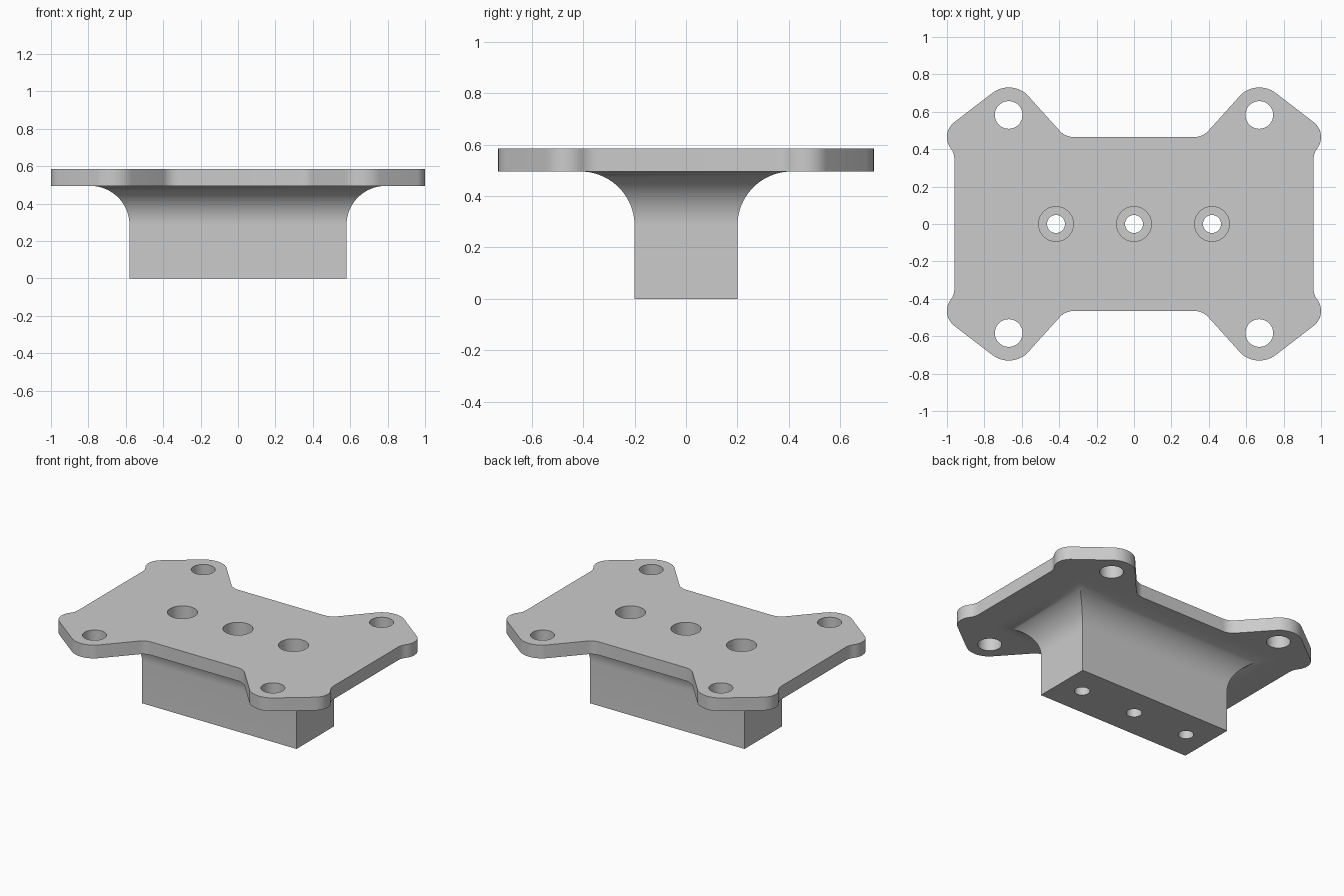
import bpy, bmesh, math
from mathutils import Vector

if "Cube" in bpy.data.objects:
    bpy.data.objects.remove(bpy.data.objects["Cube"])

PLATE_Z0, PLATE_Z1 = 0.495, 0.585
FILLET = 0.21

grey = bpy.data.materials.new("plain grey")
grey.diffuse_color = (0.6, 0.6, 0.6, 1)
grey.use_nodes = True
grey.node_tree.nodes["Principled BSDF"].inputs["Base Color"].default_value = grey.diffuse_color


def make_object(name, bm):
    bmesh.ops.recalc_face_normals(bm, faces=bm.faces)
    me = bpy.data.meshes.new(name)
    bm.to_mesh(me)
    bm.free()
    me.materials.append(grey)
    ob = bpy.data.objects.new(name, me)
    bpy.context.collection.objects.link(ob)
    return ob


def loft(name, rings):
    """Closed solid through a stack of equal-length point loops."""
    bm = bmesh.new()
    loops = [[bm.verts.new(p) for p in r] for r in rings]
    n = len(loops[0])
    for a, b in zip(loops, loops[1:]):
        for i in range(n):
            j = (i + 1) % n
            bm.faces.new((a[i], a[j], b[j], b[i]))
    bm.faces.new(loops[0][::-1])
    bm.faces.new(loops[-1])
    return make_object(name, bm)


def arc(cx, cy, r, a0, a1, n):
    angles = [math.radians(a0 + (a1 - a0) * i / n) for i in range(n + 1)]
    return [(cx + r * math.cos(a), cy + r * math.sin(a)) for a in angles]


def circle_ring(x, y, r, z, n=48):
    return [(px, py, z) for px, py in arc(x, y, r, 0, 360 * (n - 1) / n, n - 1)]


def apply_boolean(target, other, operation):
    mod = target.modifiers.new(operation.lower(), 'BOOLEAN')
    mod.operation, mod.solver, mod.object = operation, 'EXACT', other
    bpy.context.view_layer.objects.active = target
    bpy.ops.object.modifier_apply(modifier=mod.name)
    bpy.data.objects.remove(other)


# Plate outline: one quarter, then mirrored in x and y
quarter = (
    arc(1.06, 0.345, 0.1, 180, 143.13, 6)       # hollow beside the corner
    + arc(0.9, 0.465, 0.1, -36.87, 53.13, 14)[1:]  # rounded outer corner
    + arc(0.67, 0.585, 0.145, 53.13, 131.8, 14)   # round end of the ear
    + arc(0.323, 0.565, 0.1, -41.8, -90, 8)      # hollow at foot of the ear
)
outline = (quarter
           + [(-x, y) for x, y in reversed(quarter)]
           + [(-x, -y) for x, y in quarter]
           + [(x, -y) for x, y in reversed(quarter)])
plate = loft("mounting_plate",
             [[(x, y, z) for x, y in outline] for z in (PLATE_Z0, PLATE_Z1)])


# Block flaring out into the plate with a mitred concave fillet
def rect(grow, z):
    x, y = 0.58 + grow, 0.2 + grow
    return [(-x, -y, z), (x, -y, z), (x, y, z), (-x, y, z)]


STEPS = 20
rings = [rect(0, 0)]
for i in range(STEPS + 1):
    a = math.pi / 2 * i / STEPS
    rings.append(rect(FILLET * (1 - math.cos(a)),
                      PLATE_Z0 - FILLET + FILLET * math.sin(a)))
rings.append(rect(FILLET, PLATE_Z0 + 0.04))
block = loft("flared_block", rings)
apply_boolean(plate, block, 'UNION')

# Ear holes
for sx in (-1, 1):
    for sy in (-1, 1):
        cut = loft("hole_cutter", [circle_ring(sx * 0.67, sy * 0.583, 0.074, z)
                                   for z in (0.4, 0.7)])
        apply_boolean(plate, cut, 'DIFFERENCE')

# Counterbored holes down the middle
for x in (-0.417, 0, 0.417):
    profile = [(0.048, -0.1), (0.048, 0.25), (0.093, 0.25), (0.093, 0.7)]
    cut = loft("bore_cutter", [circle_ring(x, 0, r, z) for r, z in profile])
    apply_boolean(plate, cut, 'DIFFERENCE')

plate.name = "flared_mounting_bracket"
bpy.ops.object.select_all(action='DESELECT')
plate.select_set(True)
bpy.context.view_layer.objects.active = plate
bpy.ops.object.shade_smooth_by_angle(angle=math.radians(30))
